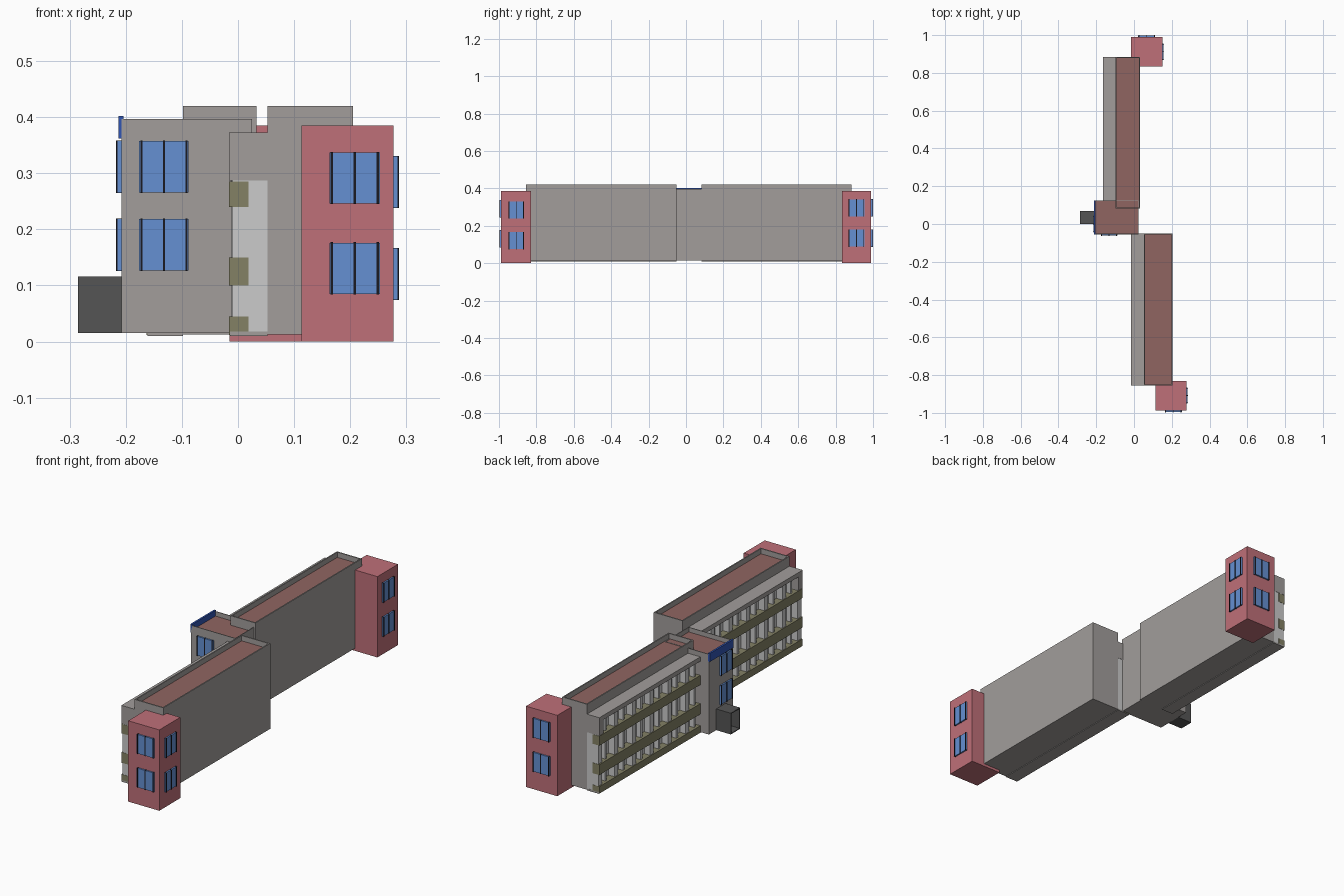
import bpy, bmesh
from mathutils import Vector

if "Cube" in bpy.data.objects:
    bpy.data.objects.remove(bpy.data.objects["Cube"])


def material(name, rgb):
    m = bpy.data.materials.new(name)
    m.diffuse_color = (*rgb, 1)
    m.use_nodes = True
    m.node_tree.nodes["Principled BSDF"].inputs["Base Color"].default_value = m.diffuse_color
    return m


WALL = material("wall_grey", (0.36, 0.34, 0.33))
LIGHT = material("gallery_grey", (0.55, 0.55, 0.55))
RED = material("tower_red", (0.52, 0.16, 0.19))
ROOF = material("roof_brown", (0.28, 0.13, 0.12))
OLIVE = material("balcony_olive", (0.23, 0.22, 0.13))
GLASS = material("window_blue", (0.13, 0.28, 0.65))
FRAME = material("frame_black", (0.01, 0.01, 0.015))
DARK = material("porch_dark", (0.09, 0.09, 0.09))
PANEL = material("fascia_blue", (0.03, 0.09, 0.45))


def finish(bm, name, mats):
    me = bpy.data.meshes.new(name)
    bm.to_mesh(me)
    bm.free()
    for m in mats:
        me.materials.append(m)
    ob = bpy.data.objects.new(name, me)
    bpy.context.collection.objects.link(ob)
    return ob


def add_box(bm, x, y, z):
    verts = bmesh.ops.create_cube(bm, size=1)["verts"]
    for v in verts:
        v.co = Vector([(r[0] + r[1]) / 2 + c * (r[1] - r[0])
                       for c, r in zip(v.co, (x, y, z))])


def boxes(name, ranges, mat):
    bm = bmesh.new()
    for r in ranges:
        add_box(bm, *r)
    return finish(bm, name, [mat])


def recessed_box(name, x, y, z, normal, rim, depth, mat, inner):
    """Box with one face sunk behind a rim (roof parapet or porch mouth)."""
    bm = bmesh.new()
    add_box(bm, x, y, z)
    bm.normal_update()
    n = Vector(normal)
    face = max(bm.faces, key=lambda f: f.normal.dot(n))
    bmesh.ops.inset_region(bm, faces=[face], thickness=rim)
    face = bmesh.ops.extrude_discrete_faces(bm, faces=[face])["faces"][0]
    bmesh.ops.translate(bm, verts=face.verts, vec=-n * depth)
    face.material_index = 1
    return finish(bm, name, [mat, inner])


def windows(name, axis, pos, out, a0, a1, levels, h=0.091):
    """Projecting glazed bays with three black bars, stacked by level."""
    glass, bars = [], []
    bw = 0.004
    for z0 in levels:
        def put(store, s, e, d, zz):
            depth = tuple(sorted((pos - out * 0.005, pos + out * d)))
            store.append((depth, (s, e), zz) if axis == 'x' else ((s, e), depth, zz))
        put(glass, a0, a1, 0.007, (z0, z0 + h))
        for c in (a0 + bw, (a0 + a1) / 2, a1 - bw):
            put(bars, c - bw / 2, c + bw / 2, 0.0095, (z0 - 0.001, z0 + h + 0.001))
    boxes(name + "_glass", glass, GLASS)
    boxes(name + "_bars", bars, FRAME)


def wing(tag, xo, xb, x1, y0, y1, bays=6):
    # Main slab with sunken roof
    recessed_box(tag + "_wing_body", (xb, x1), (y0, y1), (0.013, 0.42),
                 (0, 0, 1), 0.008, 0.025, WALL, ROOF)
    # Gallery roof, end caps and ground slab
    xi = xo + 0.035
    caps = [((xo, xb), (y0, y1), (0.352, 0.373)),
            ((xo + 0.002, xb), (y0, y1), (0.01, 0.018))]
    for s, e in ((y0, y0 + 0.03), (y1 - 0.03, y1)):
        caps.append(((xo, xb), (s, e), (0.287, 0.373)))
    boxes(tag + "_gallery_roof", caps, WALL)
    # Gallery back wall, end walls and piers
    parts = [((xi, xb), (y0 + 0.003, y1 - 0.003), (0.015, 0.36))]
    for s, e in ((y0 + 0.001, y0 + 0.03), (y1 - 0.03, y1 - 0.001)):
        parts.append(((xo + 0.006, xb), (s, e), (0.015, 0.287)))
    pitch = (y1 - y0) / bays
    for i in range(1, bays):
        c = y0 + i * pitch
        parts.append(((xo + 0.004, xi), (c - 0.013, c + 0.013), (0.015, 0.36)))
    for i in range(bays):
        c = y0 + (i + 0.5) * pitch
        parts.append(((xo + 0.012, xi), (c - 0.006, c + 0.006), (0.015, 0.36)))
    boxes(tag + "_gallery_walls", parts, LIGHT)
    # Balcony fronts
    boxes(tag + "_balcony_fronts",
          [((xo, xi), (y0, y1), zz)
           for zz in ((0.012, 0.045), (0.10, 0.15), (0.24, 0.285))], OLIVE)


wing("front", -0.016, 0.053, 0.205, -0.855, -0.05)
wing("rear", -0.163, -0.098, 0.033, 0.083, 0.885)

# Red end towers and their windows
boxes("front_tower", [((0.113, 0.277), (-0.988, -0.83), (0, 0.385))], RED)
windows("front_tower_end", 'y', -0.988, -1, 0.163, 0.253, (0.085, 0.246))
windows("front_tower_side", 'x', 0.277, 1, -0.95, -0.865, (0.075, 0.239))
boxes("rear_tower", [((-0.015, 0.15), (0.835, 0.99), (0, 0.385))], RED)
windows("rear_tower_end", 'y', 0.99, 1, 0.022, 0.112, (0.088, 0.25))
windows("rear_tower_side", 'x', 0.15, 1, 0.868, 0.955, (0.088, 0.25))

# Central stair block
recessed_box("stair_block", (-0.208, 0.025), (-0.055, 0.125), (0.015, 0.397),
             (0, 0, 1), 0.005, 0.022, WALL, ROOF)
windows("stair_front", 'y', -0.055, -1, -0.176, -0.088, (0.127, 0.266))
windows("stair_side", 'x', -0.208, -1, -0.045, 0.045, (0.127, 0.266))

# Blue fascia above the entrance side
boxes("blue_fascia", [((-0.213, -0.204), (-0.055, 0.125), (0.362, 0.402))], PANEL)

# Entrance porch
recessed_box("entrance_porch", (-0.285, -0.205), (0.0, 0.07), (0.015, 0.116),
             (-1, 0, 0), 0.006, 0.07, DARK, DARK)
